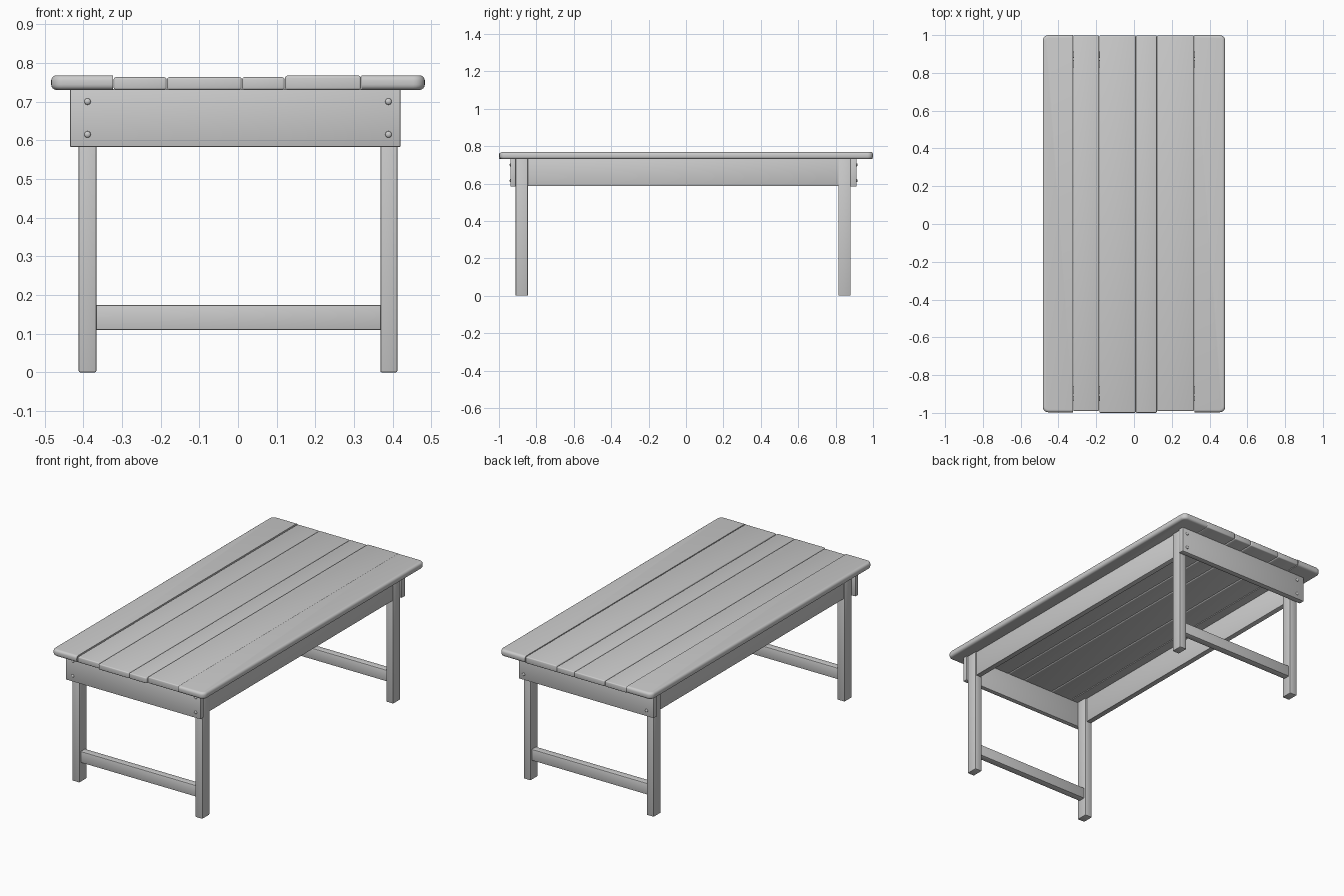
import bpy, bmesh, math
from mathutils import Matrix

if "Cube" in bpy.data.objects:
    bpy.data.objects.remove(bpy.data.objects["Cube"])


def finish(name, bm):
    bmesh.ops.recalc_face_normals(bm, faces=bm.faces[:])
    me = bpy.data.meshes.new(name)
    bm.to_mesh(me)
    bm.free()
    ob = bpy.data.objects.new(name, me)
    bpy.context.collection.objects.link(ob)
    bpy.ops.object.select_all(action='DESELECT')
    bpy.context.view_layer.objects.active = ob
    ob.select_set(True)
    bpy.ops.object.shade_smooth_by_angle(angle=math.radians(35))
    return ob


def box_mesh(x, y, z):
    bm = bmesh.new()
    bmesh.ops.create_cube(bm, size=1)
    for v in bm.verts:
        v.co = [(r[0] + r[1]) / 2 + c * (r[1] - r[0]) for r, c in zip((x, y, z), v.co)]
    return bm


def bevel(bm, edges, width, segments):
    bmesh.ops.bevel(bm, geom=edges, offset=width, offset_type='OFFSET',
                    segments=segments, profile=0.5, affect='EDGES', clamp_overlap=True)


def board(name, x, y, z, width=0.003, segments=2):
    bm = box_mesh(x, y, z)
    if width:
        bevel(bm, bm.edges[:], width, segments)
    return finish(name, bm)


def edge_plank(name, x, y, z, side):
    # outer plank: rounded corners in plan, then rounded rim except at the seam
    bm = box_mesh(x, y, z)
    outer, inner = (x[0], x[1]) if side < 0 else (x[1], x[0])
    corners = [e for e in bm.edges if all(abs(v.co.x - outer) < 1e-5 for v in e.verts)
               and abs(e.verts[0].co.z - e.verts[1].co.z) > 0.01]
    bevel(bm, corners, 0.03, 6)
    rim = [e for e in bm.edges
           if abs(e.verts[0].co.z - e.verts[1].co.z) < 1e-5
           and not all(abs(v.co.x - inner) < 1e-5 for v in e.verts)]
    bevel(bm, rim, 0.014, 4)
    return finish(name, bm)


# tabletop planks
edge_plank("top_plank_left", (-0.483, -0.3225), (-0.997, 1.0), (0.73, 0.768), -1)
edge_plank("top_plank_right", (0.319, 0.483), (-0.997, 1.0), (0.73, 0.768), 1)
inner = [(-0.3215, -0.1845, -0.99, 0.763), (-0.1835, 0.0095, -1.0, 0.763),
         (0.0105, 0.1205, -1.0, 0.763), (0.1215, 0.318, -0.99, 0.767)]
for i, (x0, x1, y0, top) in enumerate(inner):
    board(f"top_plank_inner_{i + 1}", (x0, x1), (y0, 0.998), (0.73, top), 0.006, 3)

# end frames: legs, stretcher, apron and bolts
ends = [("front", (-0.911, -0.845), (-0.938, -0.911), -0.938),
        ("back", (0.815, 0.88), (0.88, 0.912), 0.912)]
for end, leg_y, apron_y, bolt_y in ends:
    mid = sum(leg_y) / 2
    board(f"{end}_leg_left", (-0.412, -0.366), leg_y, (0, 0.734), 0.004)
    board(f"{end}_leg_right", (0.368, 0.412), leg_y, (0, 0.734), 0.004)
    board(f"{end}_stretcher", (-0.37, 0.372), (mid - 0.02, mid + 0.02), (0.11, 0.174), 0.003)
    board(f"{end}_apron", (-0.434, 0.42), apron_y, (0.583, 0.732), 0.002)
    for bx in (-0.389, 0.389):
        for bz in (0.615, 0.70):
            bm = bmesh.new()
            bmesh.ops.create_uvsphere(
                bm, u_segments=16, v_segments=8, radius=0.0085,
                matrix=Matrix.Translation((bx, bolt_y, bz))
                @ Matrix.Diagonal((1, 0.65, 1, 1)) @ Matrix.Rotation(math.pi / 2, 4, 'X'))
            finish(f"{end}_bolt", bm)

# long side aprons between the legs
for name, s in (("side_apron_left", -1), ("side_apron_right", 1)):
    x = sorted((s * 0.375, s * 0.406))
    board(name, x, (-0.847, 0.817), (0.587, 0.732), 0.002)
